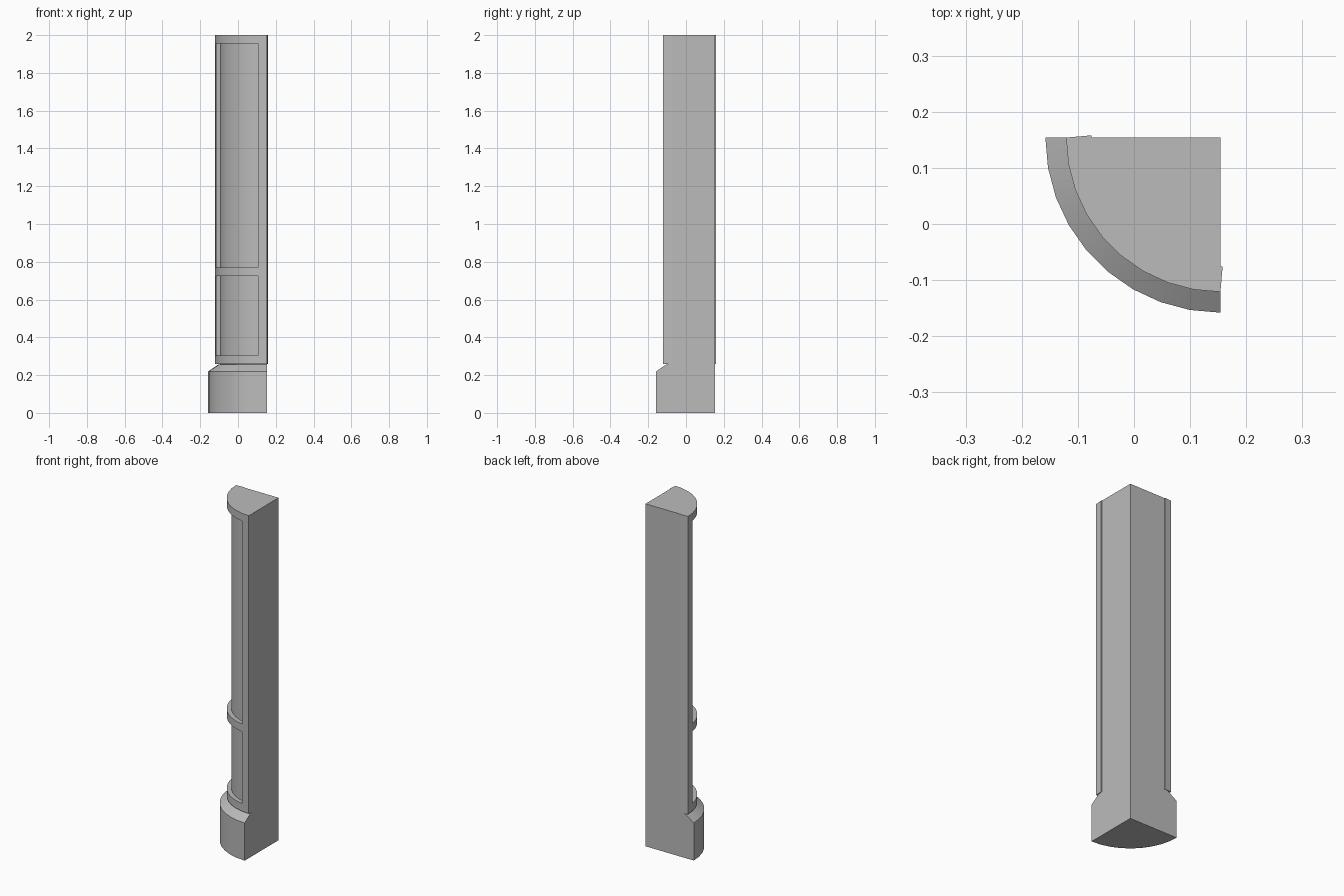
import bpy, bmesh
from math import sin, cos, pi, radians

cube = bpy.data.objects.get("Cube")
if cube:
    bpy.data.objects.remove(cube, do_unlink=True)

CORNER = 0.154          # x and y of the square back corner
STEPS = 9               # facets around the quarter circle
R_FRAME, R_PANEL = 0.275, 0.25

stone = bpy.data.materials.new("grey stone")
stone.use_nodes = True
GREY = (0.5, 0.5, 0.5, 1)
stone.diffuse_color = GREY
stone.node_tree.nodes["Principled BSDF"].inputs["Base Color"].default_value = GREY


def arc_point(r, step, z):
    a = pi + (pi / 2) * step / STEPS
    return (CORNER + r * cos(a), CORNER + r * sin(a), z)


def finish(name, bm, thickness=0):
    bmesh.ops.recalc_face_normals(bm, faces=bm.faces)
    mesh = bpy.data.meshes.new(name)
    bm.to_mesh(mesh)
    bm.free()
    mesh.materials.append(stone)
    obj = bpy.data.objects.new(name, mesh)
    bpy.context.collection.objects.link(obj)
    bpy.ops.object.select_all(action='DESELECT')
    obj.select_set(True)
    bpy.context.view_layer.objects.active = obj
    if thickness:
        mod = obj.modifiers.new("thickness", 'SOLIDIFY')
        mod.thickness = thickness
        mod.offset = -1
        bpy.ops.object.modifier_apply(modifier=mod.name)
    bpy.ops.object.shade_smooth_by_angle(angle=radians(30))
    return obj


def quarter_solid(name, profile):
    """Solid quarter round from (radius, height) pairs, bottom to top."""
    bm = bmesh.new()
    loops = []
    for r, z in profile:
        loop = [bm.verts.new(arc_point(r, s, z)) for s in range(STEPS + 1)]
        loop.append(bm.verts.new((CORNER, CORNER, z)))
        loops.append(loop)
    n = STEPS + 2
    for low, high in zip(loops, loops[1:]):
        for i in range(n):
            j = (i + 1) % n
            bm.faces.new((low[i], low[j], high[j], high[i]))
    bm.faces.new(loops[0])
    bm.faces.new(loops[-1])
    return finish(name, bm)


# Plinth with a sloped shoulder, and the recessed shaft above it
quarter_solid("plinth", [(0.312, 0), (0.312, 0.22), (0.257, 0.257)])
quarter_solid("shaft", [(R_PANEL, 0.25), (R_PANEL, 2)])

# Raised frame: a curved sheet with two panel openings, thickened inwards
levels = [0.26, 0.305, 0.725, 0.77, 1.955, 2]
bm = bmesh.new()
grid = [[bm.verts.new(arc_point(R_FRAME, s, z)) for s in range(STEPS + 1)] for z in levels]
for row in range(len(levels) - 1):
    for s in range(STEPS):
        is_rail = row % 2 == 0
        is_post = s in (0, STEPS - 1)
        if is_rail or is_post:
            bm.faces.new((grid[row][s], grid[row][s + 1],
                          grid[row + 1][s + 1], grid[row + 1][s]))
frame = finish("panel_frame", bm, 0.045)
